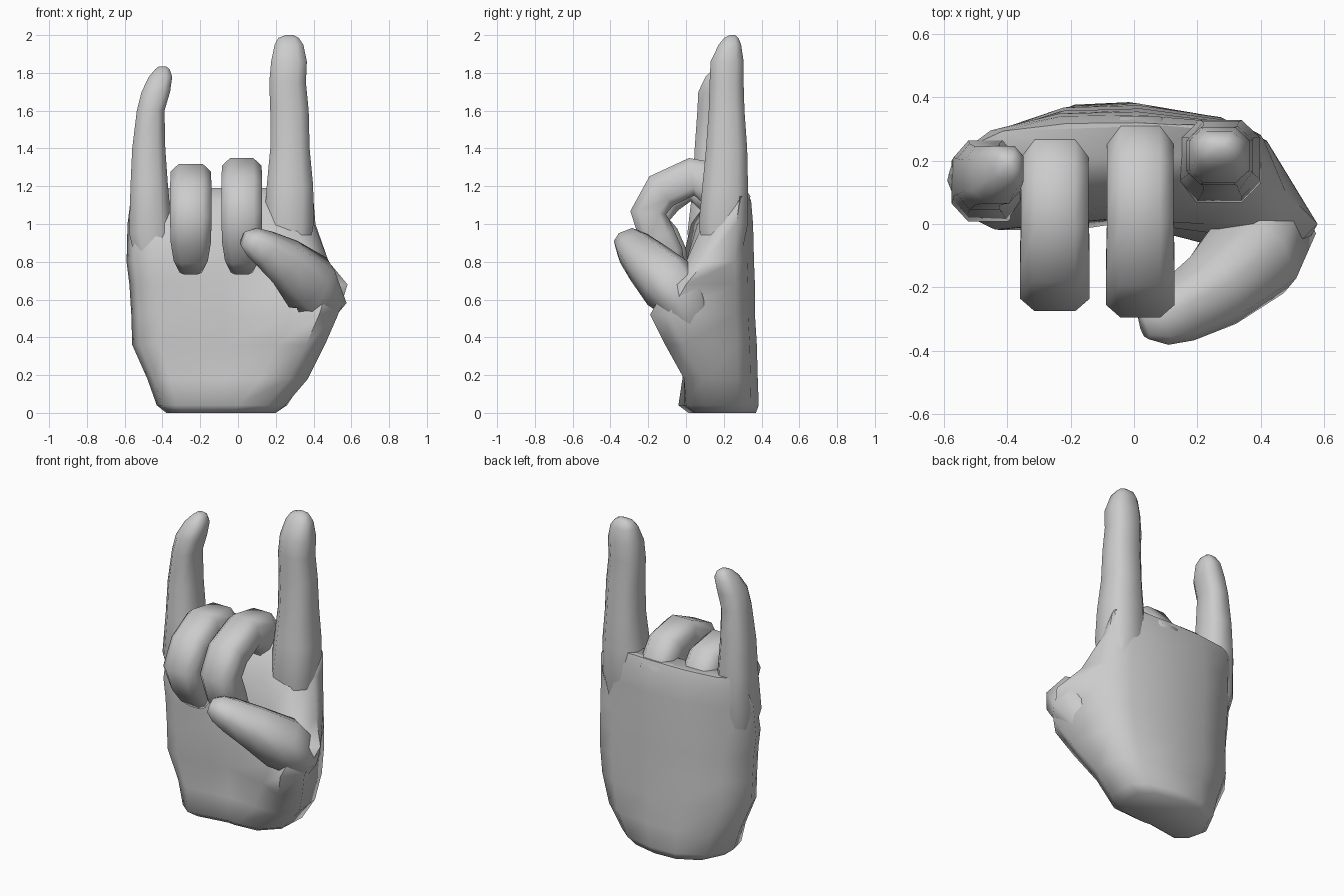
import bpy, bmesh, math
from mathutils import Vector

cube = bpy.data.objects.get("Cube")
if cube:
    bpy.data.objects.remove(cube, do_unlink=True)

GREY = (0.6, 0.6, 0.6, 1.0)
skin = bpy.data.materials.new("plain grey")
skin.use_nodes = True
skin.diffuse_color = GREY
skin.node_tree.nodes["Principled BSDF"].inputs["Base Color"].default_value = GREY


def loft(name, rings):
    """Skin a list of point rings, close both ends and shade smooth."""
    bm = bmesh.new()
    loops = [[bm.verts.new(p) for p in ring] for ring in rings]
    n = len(loops[0])
    for a, b in zip(loops, loops[1:]):
        for i in range(n):
            j = (i + 1) % n
            bm.faces.new((a[i], a[j], b[j], b[i]))
    bm.faces.new(loops[0][::-1])
    bm.faces.new(loops[-1])
    bmesh.ops.recalc_face_normals(bm, faces=bm.faces[:])
    mesh = bpy.data.meshes.new(name)
    bm.to_mesh(mesh)
    bm.free()
    mesh.materials.append(skin)
    obj = bpy.data.objects.new(name, mesh)
    bpy.context.collection.objects.link(obj)
    bpy.ops.object.select_all(action='DESELECT')
    obj.select_set(True)
    bpy.context.view_layer.objects.active = obj
    bpy.ops.object.shade_smooth_by_angle(angle=math.radians(70))


def section(centre, side, up, w, t, power, sides=8):
    """Slightly squared oval."""
    pts = []
    for i in range(sides):
        a = 2 * math.pi * (i + 0.5) / sides
        c, s = math.cos(a), math.sin(a)
        pts.append(centre + side * w * math.copysign(abs(c) ** power, c)
                   + up * t * math.copysign(abs(s) ** power, s))
    return pts


def upright_finger(name, rows):
    """Rows: z, x min, x max, y min, y max."""
    loft(name, [section(Vector(((a + b) / 2, (c + d) / 2, z)), Vector((1, 0, 0)),
                        Vector((0, 1, 0)), (b - a) / 2, (d - c) / 2, 0.7)
                for z, a, b, c, d in rows])


def bent_finger(name, path, side, power):
    """Path: position, half width along side, half thickness."""
    pts = [Vector(p[0]) for p in path]
    rings = []
    for i, (_, w, t) in enumerate(path):
        along = (pts[min(i + 1, len(pts) - 1)] - pts[max(i - 1, 0)]).normalized()
        s = (side - along * side.dot(along)).normalized()
        rings.append(section(pts[i], s, along.cross(s), w, t, power))
    loft(name, rings)


def palm_ring(z, x0, x1, front, back, tx, ty):
    """Arched back, flat front, with a corner pulled out to the thumb."""
    def at(u, v):
        return (x0 + (x1 - x0) * u, front + (back - front) * v, z)
    return [at(0, .38), at(.04, .1), at(.15, -.05), at(.5, .04),
            (tx - .25, front * .6 + ty * .4, z), (tx - .1, ty, z),
            (tx, ty + .1, z), at(1, .72), at(.87, .9),
            at(.6, 1), at(.35, .98), at(.12, .78)]


# Palm with wrist end and thumb mound
palm = [
    (0.00, -.38, .19, .03, .37, .20, .05),
    (0.04, -.43, .26, -.02, .385, .25, .0),
    (0.18, -.48, .35, .0, .38, .37, -.01),
    (0.36, -.56, .40, .0, .375, .46, -.11),
    (0.52, -.565, .42, .0, .365, .53, -.19),
    (0.68, -.575, .42, .0, .365, .58, -.10),
    (0.80, -.59, .42, .0, .36, .48, .0),
    (1.00, -.585, .41, .04, .355, .40, .09),
    (1.12, -.57, .40, .12, .345, .38, .16),
    (1.19, -.52, .36, .20, .32, .33, .22),
]
loft("palm", [palm_ring(*row) for row in palm])

# Raised fingers, roots buried in the palm
upright_finger("index_finger", [
    (0.75, .20, .36, .10, .28), (1.0, .13, .408, .06, .335),
    (1.2, .145, .405, .08, .335), (1.4, .165, .385, .10, .33),
    (1.6, .165, .38, .115, .315), (1.75, .16, .365, .12, .31),
    (1.86, .17, .37, .125, .31), (1.95, .19, .35, .17, .295),
    (1.985, .21, .325, .20, .28), (2.0, .25, .295, .23, .26)])
upright_finger("little_finger", [
    (0.7, -.52, -.38, .06, .2), (0.95, -.583, -.34, .0, .265),
    (1.2, -.575, -.365, .03, .27), (1.4, -.565, -.38, .04, .26),
    (1.6, -.54, -.385, .055, .25), (1.7, -.515, -.355, .06, .25),
    (1.78, -.475, -.345, .10, .25), (1.82, -.44, -.36, .14, .23),
    (1.835, -.42, -.38, .17, .21)])

# Curled fingers: y, z, width scale, half thickness
curl = [(.22, .92, .8, .09), (.225, 1.12, 1, .125), (.15, 1.215, 1, .125),
        (.03, 1.25, 1, .105), (-.13, 1.175, 1.03, .105), (-.2, 1.06, 1.03, .10),
        (-.15, .93, 1, .10), (-.09, .83, .85, .085), (-.05, .755, .55, .05)]
for name, x, dy, dz, w in (("middle_finger", .02, 0, 0, .11),
                           ("ring_finger", -.25, .02, -.03, .112)):
    bent_finger(name, [((x, y + (dy if y < 0 else -dy), z + (dz if z > .95 else 0)), w * k, t)
                       for y, z, k, t in curl], Vector((1, 0, 0)), 0.6)

# Thumb folded across the front
bent_finger("thumb", [
    ((.35, .05, .45), .08, .10), ((.43, -.02, .60), .14, .13),
    ((.37, -.10, .69), .165, .145), ((.25, -.21, .80), .125, .12),
    ((.14, -.275, .87), .095, .10), ((.075, -.305, .905), .075, .08),
    ((.03, -.32, .92), .04, .045)], Vector((1, 0, .6)), 0.75)
